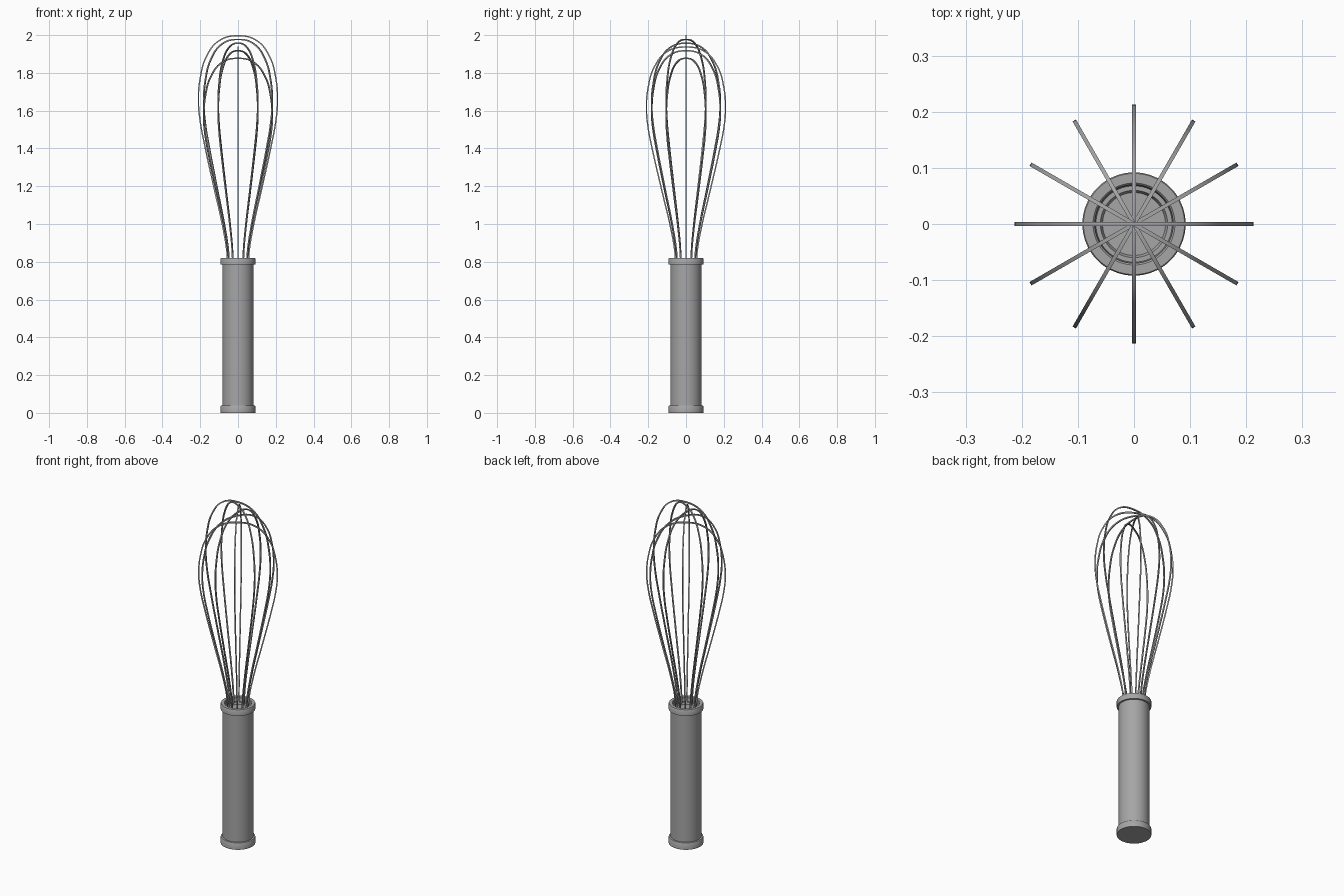
import bpy, bmesh, math

cube = bpy.data.objects.get("Cube")
if cube:
    bpy.data.objects.remove(cube, do_unlink=True)


def material(name, value):
    mat = bpy.data.materials.new(name)
    mat.use_nodes = True
    color = (value, value, value, 1)
    mat.diffuse_color = color
    mat.node_tree.nodes["Principled BSDF"].inputs["Base Color"].default_value = color
    return mat


steel = material("steel grey", 0.38)


def activate(obj):
    bpy.ops.object.select_all(action="DESELECT")
    obj.select_set(True)
    bpy.context.view_layer.objects.active = obj


def lathe(name, profile, sides=64):
    """Revolve (radius, height) points around the z axis."""
    bm = bmesh.new()
    verts = [bm.verts.new((r, 0, z)) for r, z in profile]
    edges = [bm.edges.new(pair) for pair in zip(verts, verts[1:])]
    bmesh.ops.spin(bm, geom=verts + edges, cent=(0, 0, 0), axis=(0, 0, 1),
                   angle=math.tau, steps=sides, use_duplicate=False)
    bmesh.ops.remove_doubles(bm, verts=bm.verts, dist=1e-5)
    bmesh.ops.recalc_face_normals(bm, faces=bm.faces)
    mesh = bpy.data.meshes.new(name)
    bm.to_mesh(mesh)
    bm.free()
    mesh.materials.append(steel)
    obj = bpy.data.objects.new(name, mesh)
    bpy.context.collection.objects.link(obj)
    activate(obj)
    bpy.ops.object.shade_smooth_by_angle(angle=math.radians(35))


# Handle: grip tube between two collars, with a stepped recess on top
lathe("bottom_cap", [(0, 0), (0.092, 0), (0.092, 0.036), (0.09, 0.039),
                     (0.087, 0.04), (0.08, 0.04)])
lathe("grip", [(0.082, 0.036), (0.082, 0.789)])
lathe("top_collar", [(0.08, 0.785), (0.092, 0.785), (0.092, 0.817), (0.09, 0.82),
                     (0.073, 0.82), (0.07, 0.817), (0.068, 0.795), (0.06, 0.795),
                     (0.056, 0.785), (0, 0.785)])

# Wire loops: one half profile as (radius, share of the loop height), mirrored
BASE = 0.82
HALF = [(0.055, -0.03), (0.059, 0.03), (0.083, 0.15), (0.128, 0.32), (0.177, 0.51),
        (0.201, 0.62), (0.2095, 0.71), (0.2, 0.81), (0.168, 0.905), (0.1, 0.978)]
TOPS = [1.9965, 1.877, 1.917, 1.937, 1.957, 1.977]
PATH = HALF + [(0, 1)] + [(-r, t) for r, t in reversed(HALF)]

for i, top in enumerate(TOPS):
    curve = bpy.data.curves.new(f"wire_loop_{i + 1}", "CURVE")
    curve.dimensions = "3D"
    curve.bevel_depth = 0.005
    curve.bevel_resolution = 0
    curve.resolution_u = 8
    curve.use_fill_caps = True
    curve.materials.append(steel)
    spline = curve.splines.new("BEZIER")
    spline.bezier_points.add(len(PATH) - 1)
    for point, (r, t) in zip(spline.bezier_points, PATH):
        point.co = (r, 0, BASE + t * (top - BASE))
        point.handle_left_type = point.handle_right_type = "AUTO"
        point.tilt = math.pi / 4  # turns the square wire flat to the loop
    loop = bpy.data.objects.new(curve.name, curve)
    loop.rotation_euler.z = math.radians(30 * i)
    bpy.context.collection.objects.link(loop)
    activate(loop)
    bpy.ops.object.convert(target="MESH")
    bpy.ops.object.shade_smooth_by_angle(angle=math.radians(40))
